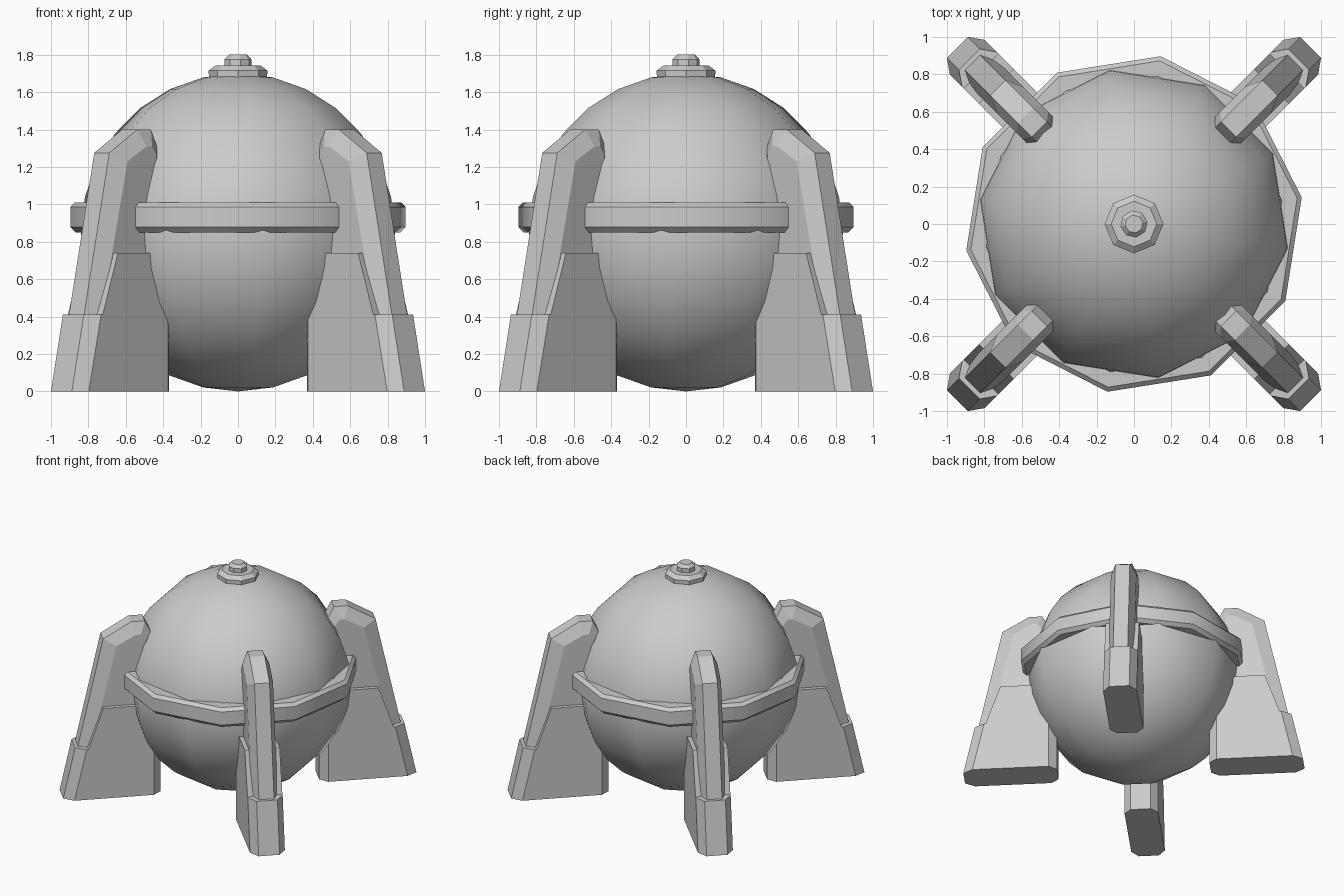
import bpy, bmesh
from math import sin, cos, pi, radians, sqrt

if "Cube" in bpy.data.objects:
    bpy.data.objects.remove(bpy.data.objects["Cube"])


def finish(name, bm, smooth=False):
    bmesh.ops.recalc_face_normals(bm, faces=bm.faces)
    mesh = bpy.data.meshes.new(name)
    bm.to_mesh(mesh)
    bm.free()
    ob = bpy.data.objects.new(name, mesh)
    bpy.context.collection.objects.link(ob)
    if smooth:
        bpy.ops.object.select_all(action='DESELECT')
        ob.select_set(True)
        bpy.context.view_layer.objects.active = ob
        bpy.ops.object.shade_smooth_by_angle(angle=radians(40))
    return ob


def lathe(name, profile, sides, start, closed=False, smooth=False):
    """Revolve (radius, z) points; open profiles get flat end caps."""
    bm = bmesh.new()
    loops = []
    for r, z in profile:
        angles = [start + 2 * pi * i / sides for i in range(sides)]
        loops.append([bm.verts.new((r * cos(a), r * sin(a), z)) for a in angles])
    pairs = list(zip(loops, loops[1:]))
    if closed:
        pairs.append((loops[-1], loops[0]))
    else:
        bm.faces.new(loops[0])
        bm.faces.new(loops[-1])
    for a, b in pairs:
        for i in range(sides):
            j = (i + 1) % sides
            bm.faces.new((a[i], a[j], b[j], b[i]))
    return finish(name, bm, smooth)


def chamfered_plate(name, side, side_w, rim, rim_w, angle):
    """Plate standing along a radial direction: (radius, z) outlines of the
    side faces and of the wider rim, joined by chamfers."""
    bm = bmesh.new()
    c, s = cos(angle), sin(angle)
    loops = []
    for pts, w in ((side, side_w), (rim, rim_w), (rim, -rim_w), (side, -side_w)):
        loops.append([bm.verts.new((u * c - w * s, u * s + w * c, z)) for u, z in pts])
    n = len(side)
    for a, b in zip(loops, loops[1:]):
        for i in range(n):
            j = (i + 1) % n
            bm.faces.new((a[i], a[j], b[j], b[i]))
    bm.faces.new(loops[0])
    bm.faces.new(loops[-1])
    return finish(name, bm)


# Round body, ten sided
bm = bmesh.new()
bmesh.ops.create_uvsphere(bm, u_segments=10, v_segments=14, radius=0.85)
bmesh.ops.translate(bm, verts=bm.verts, vec=(0, 0, 0.85))
body = finish("round_body", bm, smooth=True)
body.rotation_euler.z = radians(9)

# Belt around the body
lathe("belt_ring",
      [(0.80, 0.85), (0.88, 0.85), (0.908, 0.878), (0.908, 0.985), (0.883, 1.01), (0.80, 1.01)],
      10, radians(9), closed=True, smooth=True)

# Two-step cap on top
lathe("cap_base", [(0.155, 1.66), (0.157, 1.715), (0.122, 1.742)], 8, 0)
lathe("cap_knob", [(0.073, 1.73), (0.073, 1.775), (0.048, 1.80)], 8, radians(10))

# Four diagonal legs: a tapered post set into a thicker foot
post_side = [(0.66, 0.30), (1.155, 0.30), (0.935, 1.23), (0.79, 1.31), (0.75, 1.31), (0.715, 1.26)]
post_rim = [(0.60, 0.30), (1.245, 0.30), (1.03, 1.275), (0.82, 1.40), (0.715, 1.40), (0.67, 1.31)]
foot_side = [(0.66, 0), (1.26, 0), (1.167, 0.41), (1.155, 0.41), (1.04, 0.74), (0.66, 0.74)]
foot_rim = [(0.60, 0), (1.335, 0), (1.245, 0.41), (1.155, 0.41), (1.04, 0.74), (0.60, 0.74)]
for k, corner in enumerate(("back_right", "back_left", "front_left", "front_right")):
    a = radians(45 + 90 * k)
    chamfered_plate(corner + "_leg_post", post_side, 0.10, post_rim, 0.057, a)
    chamfered_plate(corner + "_leg_foot", foot_side, 0.132, foot_rim, 0.079, a)
